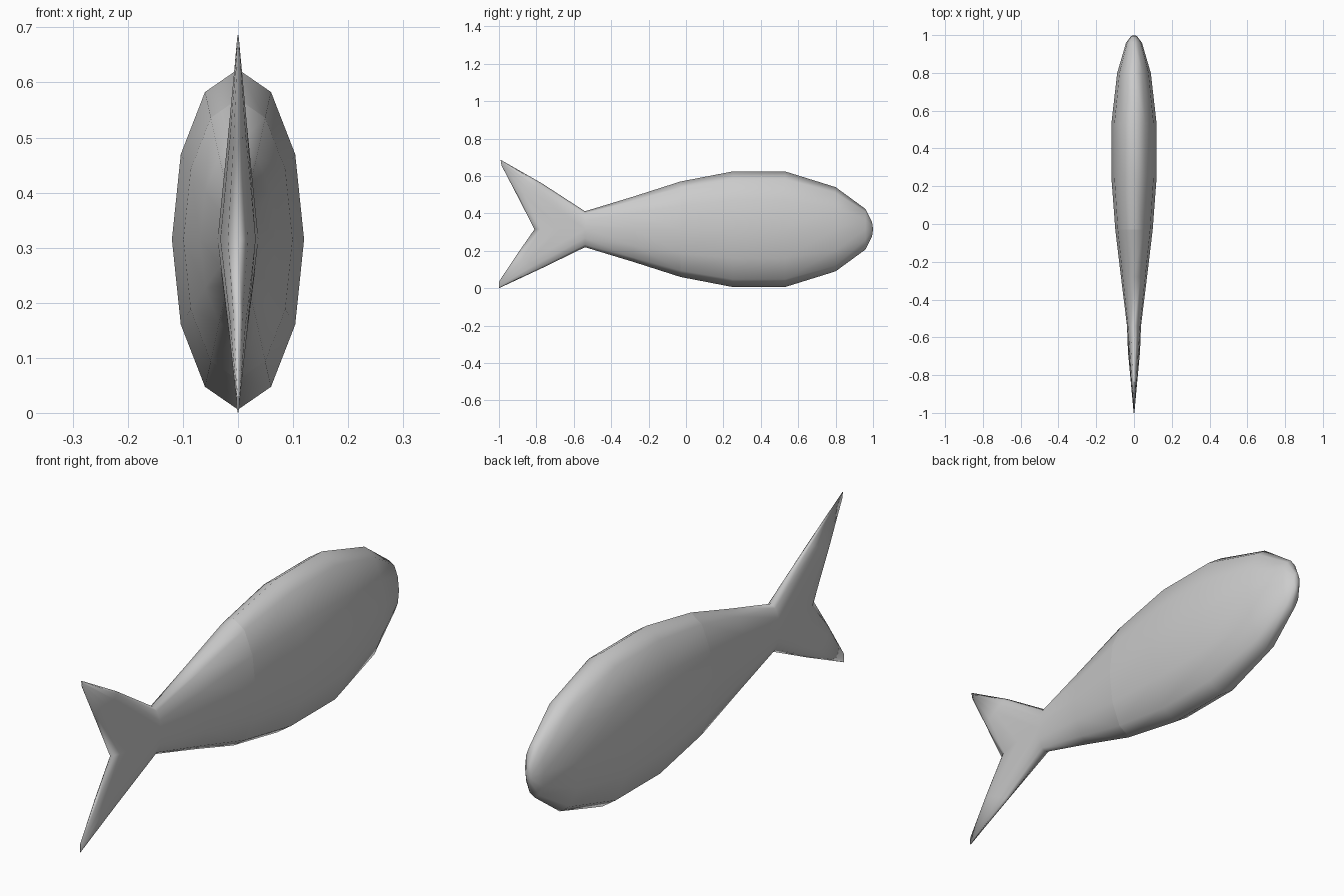
import bpy, bmesh
from math import sin, cos, radians

if "Cube" in bpy.data.objects:
    bpy.data.objects.remove(bpy.data.objects["Cube"])

CZ = 0.315
ANG = [radians(30 * i) for i in range(12)]


def ellipse_section(y, w, h):
    return [(w * cos(a), y, CZ + h * sin(a)) for a in ANG]


def bridge(bm, a, b):
    n = len(a)
    for i in range(n):
        bm.faces.new((a[i], a[(i + 1) % n], b[(i + 1) % n], b[i]))


def loft(bm, sections):
    rings = [[bm.verts.new(p) for p in s] for s in sections]
    for a, b in zip(rings, rings[1:]):
        bridge(bm, a, b)
    return rings


def finish(bm, name):
    bmesh.ops.remove_doubles(bm, verts=bm.verts, dist=0.0003)
    bmesh.ops.recalc_face_normals(bm, faces=bm.faces)
    for f in bm.faces:
        f.smooth = True
    me = bpy.data.meshes.new(name)
    bm.to_mesh(me)
    bm.free()
    ob = bpy.data.objects.new(name, me)
    bpy.context.collection.objects.link(ob)
    return ob


# front body: rounded nose back to the widest part
bm = bmesh.new()
rings = loft(bm, [ellipse_section(*s) for s in (
    (-0.03, 0.099, 0.255), (0.25, 0.12, 0.309), (0.53, 0.12, 0.309),
    (0.80, 0.089, 0.225), (0.96, 0.042, 0.108), (0.995, 0.015, 0.038))])
nose = bm.verts.new((0, 1.0, CZ))
r = rings[-1]
for i in range(12):
    bm.faces.new((r[i], r[(i + 1) % 12], nose))
finish(bm, "body")

# rear body tapering to the tail root, then two tail lobes
bm = bmesh.new()
ROOT_Y, ROOT_W, ROOT_H, NOTCH = -0.54, 0.037, 0.096, 0.27
loft(bm, [ellipse_section(*s) for s in (
    (-0.03, 0.099, 0.255), (-0.28, 0.069, 0.175), (ROOT_Y, ROOT_W, ROOT_H))])


def lobe_root(side):
    # outer half follows the body ring, inner half runs back to the notch
    pts = []
    for a in ANG:
        s = sin(a)
        if s > -1e-6:
            pts.append((ROOT_W * cos(a), ROOT_Y, CZ + side * ROOT_H * s))
        else:
            pts.append((ROOT_W * cos(a), ROOT_Y + NOTCH * s, CZ))
    return pts


def lobe_section(outer, inner, w):
    pts = []
    for a in ANG:
        t = (1 - sin(a)) / 2
        pts.append((w * cos(a), outer[0] + (inner[0] - outer[0]) * t,
                    outer[1] + (inner[1] - outer[1]) * t))
    return pts


for side, mid, tip in (
        (1, ((-0.77, 0.56), (-0.90, 0.49)), ((-0.992, 0.687), (-0.986, 0.655))),
        (-1, ((-0.77, 0.107), (-0.905, 0.178)), ((-1.0, 0.0), (-0.999, 0.036)))):
    rings = loft(bm, [lobe_root(side), lobe_section(*mid, 0.016),
                      lobe_section(*tip, 0.002)])
    bm.faces.new(rings[-1])
finish(bm, "tail")
